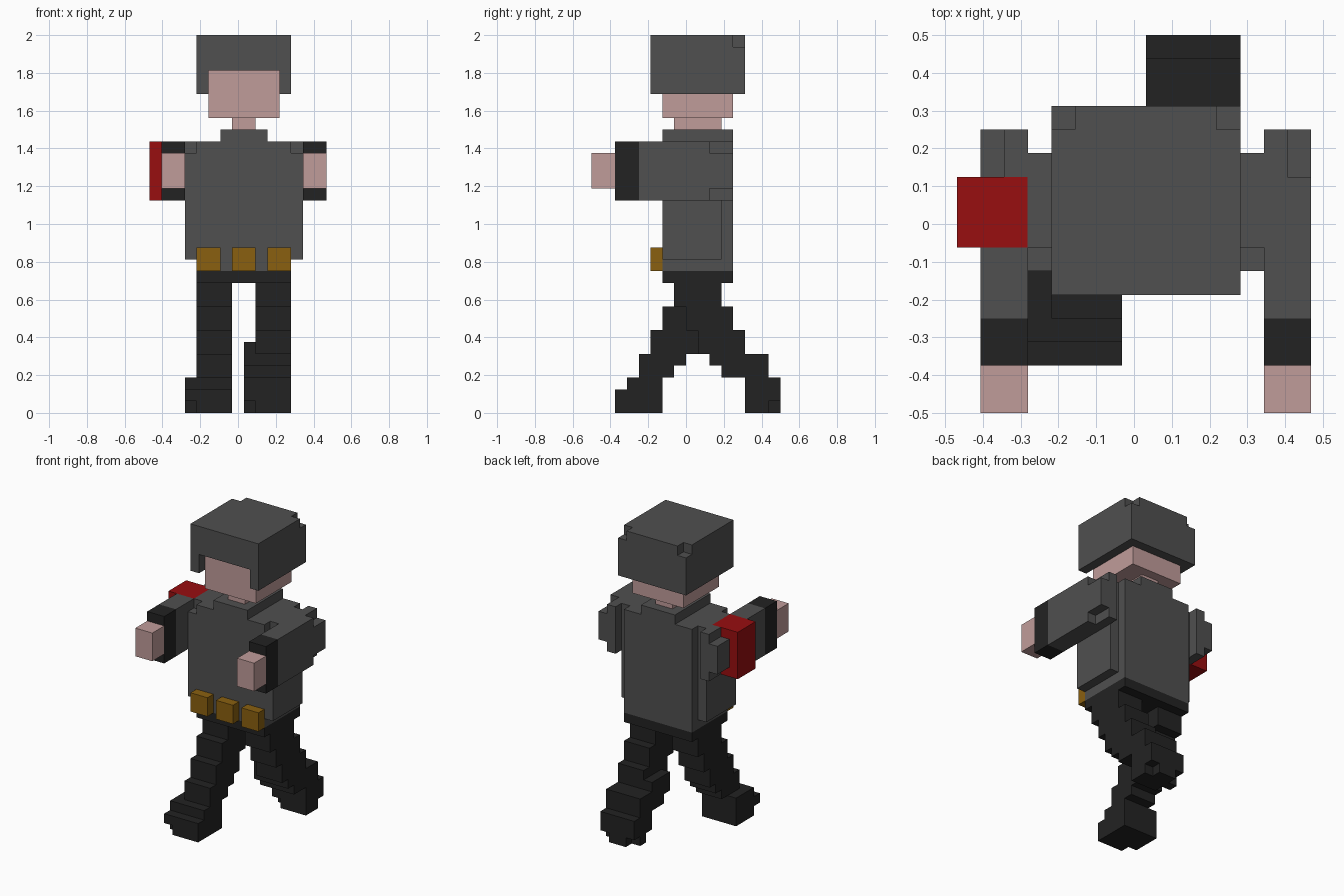
import bpy, bmesh
from itertools import product
from mathutils import Vector

cube = bpy.data.objects.get("Cube")
if cube:
    bpy.data.objects.remove(cube, do_unlink=True)

CELL = 2 / 32                                # block size
ORIGIN = Vector((-7.5, -8, 0)) * CELL        # corner of cell 0,0,0


def material(name, r, g, b):
    m = bpy.data.materials.new(name)
    m.use_nodes = True
    m.diffuse_color = (r, g, b, 1)
    bsdf = m.node_tree.nodes["Principled BSDF"]
    bsdf.inputs["Base Color"].default_value = (r, g, b, 1)
    bsdf.inputs["Roughness"].default_value = 0.9
    return m


GREY = material("dark grey cloth", 0.080, 0.080, 0.080)
BLACK = material("black cloth", 0.0165, 0.0165, 0.0165)
SKIN = material("skin", 0.527, 0.333, 0.323)
RED = material("red", 0.314, 0.0044, 0.005)
GOLD = material("gold brown leather", 0.254, 0.117, 0.005)


def cells(boxes):
    """All cells in boxes given as (x0, x1, y0, y1, z0, z1)."""
    return {c for x0, x1, y0, y1, z0, z1 in boxes
            for c in product(range(x0, x1), range(y0, y1), range(z0, z1))}


def part(name, mat, boxes, cuts=()):
    """Make one block part: union of boxes minus cuts, outer skin only."""
    solid = cells(boxes) - cells(cuts)
    bm = bmesh.new()
    for cell in sorted(solid):
        for axis, side in product(range(3), (0, 1)):
            near = list(cell)
            near[axis] += 2 * side - 1
            if tuple(near) in solid:
                continue
            ring = []
            for u, v in ((0, 0), (1, 0), (1, 1), (0, 1)):
                p = Vector(cell)
                p[axis] += side
                p[(axis + 1) % 3] += u
                p[(axis + 2) % 3] += v
                ring.append(bm.verts.new(p * CELL + ORIGIN))
            bm.faces.new(ring if side else ring[::-1])
    bmesh.ops.remove_doubles(bm, verts=bm.verts, dist=1e-4)
    bmesh.ops.dissolve_limit(bm, angle_limit=0.01, verts=bm.verts, edges=bm.edges)
    mesh = bpy.data.meshes.new(name)
    bm.to_mesh(mesh)
    bm.free()
    mesh.materials.append(mat)
    obj = bpy.data.objects.new(name, mesh)
    bpy.context.collection.objects.link(obj)
    return obj


# Head: helmet wraps the head, with a face opening and clipped back corners
head_box = (5, 11, 6, 12, 25, 29)
part("head", SKIN, [head_box])
part("neck", SKIN, [(7, 9, 7, 11, 24, 25)])
part("helmet", GREY, [(4, 12, 5, 13, 27, 32)],
     [head_box, (5, 11, 5, 6, 27, 29), (4, 5, 12, 13, 31, 32), (11, 12, 12, 13, 31, 32)])

# Torso with narrower side panels, and the collar
part("collar", GREY, [(6, 10, 6, 12, 23, 24)])
part("torso", GREY, [(4, 12, 6, 12, 12, 23), (3, 13, 6, 11, 13, 23)],
     [(3, 4, 6, 7, 22, 23), (12, 13, 6, 7, 22, 23)])
part("hips", BLACK, [(4, 12, 6, 12, 11, 12)])

# Belt pouches
for n, x in enumerate((4, 7, 10)):
    part(f"belt_pouch_{n + 1}", GOLD, [(x, x + 2, 5, 6, 12, 14)])

# Arms held forward; the outer back edges of the sleeves are clipped
band = (0, 3, 7, 10, 18, 23)
for side, x, outer in (("right", 1, 1), ("left", 13, 14)):
    part(f"{side}_hand", SKIN, [(x, x + 2, 0, 2, 19, 22)])
    part(f"{side}_cuff", BLACK, [(x, x + 2, 2, 4, 18, 23)])
    cuts = [(outer, outer + 1, 10, 12, z, z + 1) for z in (18, 22)]
    if side == "right":
        cuts.append(band)
    part(f"{side}_sleeve", GREY, [(x, x + 2, 4, 12, 18, 23)], cuts)
part("arm_band", RED, [band])

# Legs in mid stride, stepped: (y0, y1, z0, z1)
front_steps = [(7, 11, 9, 11), (6, 10, 7, 9), (5, 9, 5, 7), (4, 8, 4, 5),
               (4, 7, 3, 4), (3, 6, 2, 3), (2, 6, 0, 2)]
back_steps = [(7, 11, 9, 11), (8, 12, 7, 9), (9, 13, 5, 7), (10, 15, 4, 5),
              (11, 15, 3, 4), (13, 16, 0, 3)]
part("right_leg", BLACK,
     [(4, 7) + s for s in front_steps] + [(3, 4) + s for s in front_steps[-2:]],
     [(3, 4, 2, 3, 0, 1)])
part("left_leg", BLACK,
     [(9, 12) + s for s in back_steps] + [(8, 9) + s for s in back_steps[-3:]]
     + [(8, 9, 10, 13, 5, 6)],
     [(8, 9, 13, 14, 0, 1), (8, 9, 15, 16, 0, 1), (11, 12, 15, 16, 0, 1)])
